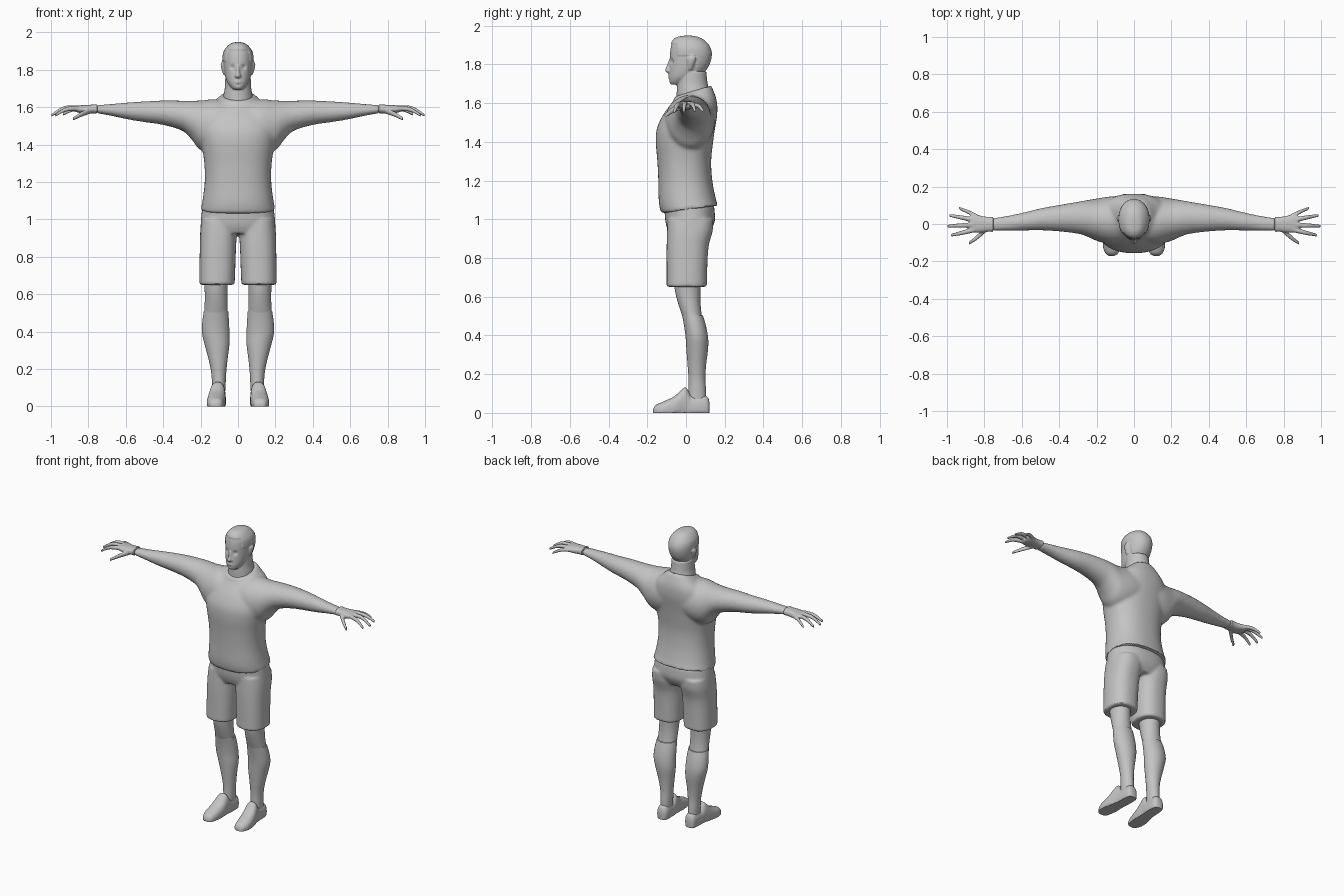
import bpy, bmesh, math
from mathutils import Vector

grey = bpy.data.materials.new("plain_grey")
grey.diffuse_color = (0.55, 0.55, 0.55, 1)


def spline(rows, sub):
    """Catmull-Rom subdivision of a table of section rows."""
    out = []
    for i in range(len(rows) - 1):
        p0, p1 = rows[max(i - 1, 0)], rows[i]
        p2, p3 = rows[i + 1], rows[min(i + 2, len(rows) - 1)]
        for s in range(sub):
            t = s / sub
            out.append([0.5 * (2 * b + (c - a) * t + (2 * a - 5 * b + 4 * c - d) * t * t
                               + (3 * b - a - 3 * c + d) * t ** 3)
                        for a, b, c, d in zip(p0, p1, p2, p3)])
    return out + [list(rows[-1])]


def loft(bm, axis, rows, p=2.0, n=32, sub=4, flip=1):
    """Rows: position, two bounds on each other axis, optional tilt."""
    rings = []
    for r in spline(rows, sub):
        t, a0, a1, b0, b1 = r[:5]
        tilt = r[5] if len(r) > 5 else 0
        ring = []
        for k in range(n):
            c, s = math.cos(math.tau * k / n), math.sin(math.tau * k / n)
            u = math.copysign(abs(c) ** (2 / p), c) * (a1 - a0) / 2
            v = math.copysign(abs(s) ** (2 / p), s) * (b1 - b0) / 2
            a, b, q = (a0 + a1) / 2 + u, (b0 + b1) / 2 + v, t + tilt * v
            x, y, z = {"x": (q, a, b), "y": (a, q, b), "z": (a, b, q)}[axis]
            ring.append(bm.verts.new((x * flip, y, max(z, 0))))
        rings.append(ring)
    for r0, r1 in zip(rings, rings[1:]):
        for k in range(n):
            bm.faces.new((r0[k], r0[(k + 1) % n], r1[(k + 1) % n], r1[k]))
    bm.faces.new(rings[0])
    bm.faces.new(rings[-1])


def pair(bm, axis, rows, **kw):
    for f in (1, -1):
        loft(bm, axis, rows, flip=f, **kw)


def wide(rows):
    """Turn half widths into symmetric x bounds."""
    return [(r[0], -r[1], r[1]) + tuple(r[2:]) for r in rows]


def finish(name, bm, voxel=None, smooth=0, angle=40):
    bmesh.ops.recalc_face_normals(bm, faces=bm.faces)
    me = bpy.data.meshes.new(name)
    bm.to_mesh(me)
    bm.free()
    ob = bpy.data.objects.new(name, me)
    bpy.context.collection.objects.link(ob)
    if voxel:   # fuse the overlapping lofts into one skin
        rm = ob.modifiers.new("fuse", "REMESH")
        rm.mode, rm.voxel_size = "VOXEL", voxel
        if smooth:
            sm = ob.modifiers.new("soften", "SMOOTH")
            sm.factor, sm.iterations = 0.5, smooth
        dg = bpy.context.evaluated_depsgraph_get()
        fused = bpy.data.meshes.new_from_object(ob.evaluated_get(dg))
        ob.modifiers.clear()
        ob.data = fused
    ob.data.materials.clear()
    ob.data.materials.append(grey)
    bpy.ops.object.select_all(action="DESELECT")
    ob.select_set(True)
    bpy.context.view_layer.objects.active = ob
    bpy.ops.object.shade_smooth_by_angle(angle=math.radians(angle))
    return ob


# shirt: torso with slanted hem and collar, plus sleeves
bm = bmesh.new()
loft(bm, "z", wide([
    (1.05, .200, -.127, .165, .14), (1.10, .190, -.140, .152, .10), (1.20, .178, -.143, .136, 0),
    (1.30, .180, -.148, .130, 0), (1.40, .195, -.156, .140, 0), (1.47, .205, -.150, .150, 0),
    (1.54, .200, -.118, .161, 0), (1.60, .165, -.078, .160, .05), (1.635, .120, -.065, .145, .2),
    (1.662, .088, -.058, .130, .3)]), p=2.3, n=48)
pair(bm, "x", [
    (.02, -.10, .150, 1.40, 1.63), (.12, -.11, .148, 1.36, 1.642), (.20, -.090, .136, 1.37, 1.636),
    (.25, -.068, .128, 1.43, 1.635), (.30, -.052, .119, 1.475, 1.635), (.40, -.040, .102, 1.505, 1.636),
    (.50, -.034, .084, 1.520, 1.631), (.58, -.035, .064, 1.533, 1.626), (.67, -.037, .045, 1.552, 1.618),
    (.757, -.038, .032, 1.568, 1.611)])
finish("shirt", bm, .010, 5)

# shorts: hips and two leg tubes
bm = bmesh.new()
loft(bm, "z", wide([(.925, .198, -.085, .115), (.96, .200, -.100, .138), (1.00, .198, -.108, .150),
                    (1.07, .190, -.112, .145)]), p=2.3, n=48)
pair(bm, "z", [(.65, .018, .207, -.100, .108), (.75, .014, .206, -.100, .110),
               (.86, .010, .204, -.100, .117), (.94, .004, .202, -.098, .138),
               (1.00, .002, .195, -.095, .142)], p=2.4)
finish("shorts", bm, .009, 3)

# knees and socks
bm = bmesh.new()
pair(bm, "z", [(.70, .052, .184, -.065, .078), (.62, .056, .178, -.055, .074),
               (.55, .056, .178, -.036, .076), (.48, .056, .182, -.012, .085)])
finish("knees", bm)
bm = bmesh.new()
pair(bm, "z", [(.508, .052, .183, -.022, .088, -.1), (.45, .048, .191, -.010, .103, 0),
               (.39, .046, .192, -.002, .114, 0), (.33, .046, .178, .002, .114, 0),
               (.25, .056, .157, .008, .104, 0), (.18, .063, .143, .013, .100, 0),
               (.12, .066, .139, .013, .103, 0), (.05, .070, .136, .010, .105, 0)])
finish("socks", bm)

# shoes: flat soles, raised tongue and heel
bm = bmesh.new()
pair(bm, "y", [
    (-.170, .105, .135, -.01, .018), (-.157, .085, .152, -.02, .040), (-.12, .074, .166, -.03, .057),
    (-.06, .067, .163, -.03, .086), (-.01, .067, .152, -.03, .130), (.01, .066, .148, -.03, .118),
    (.03, .065, .146, -.03, .091), (.09, .065, .142, -.03, .092), (.114, .074, .135, -.02, .078),
    (.122, .09, .12, -.01, .05)], p=2.4)
finish("shoes", bm)

# hands: cuff, palm, fingers and thumb
bm = bmesh.new()
pair(bm, "x", [(.752, -.043, .040, 1.566, 1.616), (.775, -.041, .038, 1.567, 1.614),
               (.81, -.045, .042, 1.566, 1.612), (.85, -.046, .052, 1.570, 1.610),
               (.875, -.040, .050, 1.577, 1.608)], p=2.4)
fingers = [
    [(.84, .040, 1.590, .013), (.89, .066, 1.585, .011), (.935, .084, 1.562, .008)],
    [(.85, .022, 1.594, .014), (.92, .034, 1.593, .012), (.986, .046, 1.562, .008)],
    [(.85, -.005, 1.596, .014), (.93, -.008, 1.594, .012), (.998, -.012, 1.556, .008)],
    [(.85, -.030, 1.594, .014), (.92, -.047, 1.588, .012), (.978, -.060, 1.555, .008)],
    [(.79, -.025, 1.582, .017), (.835, -.068, 1.563, .014), (.882, -.103, 1.537, .009)]]
for f in fingers:
    pair(bm, "x", [(x, y - r, y + r, z - r, z + r) for x, y, z, r in f], n=16)
finish("hands", bm, .005, 2)

# head: skull, neck, nose, lips and ears
bm = bmesh.new()
loft(bm, "z", wide([
    (1.695, .022, -.076, -.03), (1.706, .036, -.085, .00), (1.73, .055, -.088, .05),
    (1.76, .067, -.087, .09), (1.80, .075, -.084, .118), (1.85, .079, -.083, .130),
    (1.89, .076, -.078, .120), (1.92, .058, -.068, .095), (1.938, .036, -.045, .062),
    (1.944, .012, -.012, .030)]), p=2.15, n=40)
loft(bm, "z", wide([(1.58, .085, -.050, .125), (1.66, .078, -.048, .122), (1.70, .071, -.046, .112),
                    (1.76, .068, -.040, .105)]))
loft(bm, "z", wide([(1.754, .011, -.092, -.06), (1.766, .018, -.108, -.06), (1.79, .010, -.101, -.06),
                    (1.825, .009, -.087, -.06)]), n=16)
loft(bm, "z", wide([(1.724, .014, -.088, -.06), (1.733, .022, -.094, -.06), (1.744, .016, -.091, -.06)]), n=16)
pair(bm, "z", [(1.772, .065, .078, .012, .030), (1.80, .065, .088, .008, .042),
               (1.83, .065, .093, .008, .052), (1.843, .065, .086, .018, .045)], n=16)
head = finish("head", bm, .005, 2, angle=60)

# sunken eyes, mouth line, and the raised edge of the hair
dents = [((.031, -.076, 1.814), .013, .010), ((-.031, -.076, 1.814), .013, .010),
         ((0, -.094, 1.738), .006, .003), ((0, -.088, 1.719), .007, .004)]
for v in head.data.vertices:
    for c, radius, depth in dents:
        d = (v.co - Vector(c)).length / radius
        v.co.y += depth * math.exp(-d * d)
    x, y, z = v.co
    if abs(x) < .0845 and (z > 1.905 or (y > -.045 and z > 1.845) or (y > .055 and z > 1.765)):
        v.co += (v.co - Vector((0, .025, 1.84))).normalized() * .004
